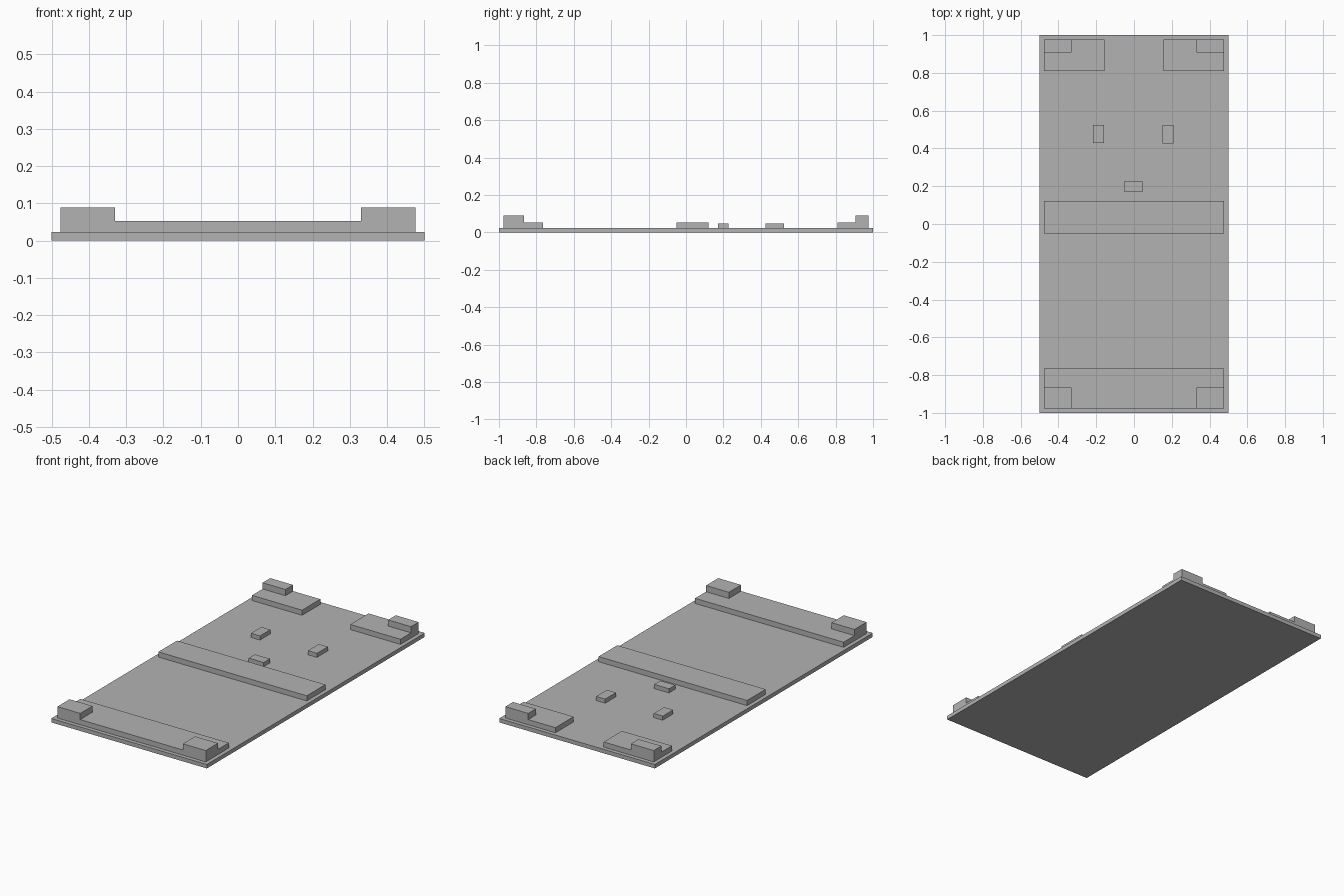
import bpy
import bmesh
from mathutils import Matrix, Vector

cube = bpy.data.objects.get("Cube")
if cube:
    bpy.data.objects.remove(cube, do_unlink=True)

grey = bpy.data.materials.new("plain_grey")
grey.use_nodes = True
colour = (0.45, 0.45, 0.45, 1)
grey.diffuse_color = colour
grey.node_tree.nodes["Principled BSDF"].inputs["Base Color"].default_value = colour


def box(name, x, y, z):
    """Box spanning the given (low, high) range on each axis."""
    size = Vector((x[1] - x[0], y[1] - y[0], z[1] - z[0]))
    centre = Vector((sum(x), sum(y), sum(z))) / 2
    bm = bmesh.new()
    bmesh.ops.create_cube(bm, size=1, matrix=Matrix.LocRotScale(centre, None, size))
    mesh = bpy.data.meshes.new(name)
    bm.to_mesh(mesh)
    bm.free()
    mesh.materials.append(grey)
    obj = bpy.data.objects.new(name, mesh)
    bpy.context.collection.objects.link(obj)


def pair(name, x, y, z):
    """A box on the left and its mirror image on the right."""
    box("left_" + name, x, y, z)
    box("right_" + name, (-x[1], -x[0]), y, z)


BASE, RAIL, STUD, BLOCK = 0.023, 0.053, 0.047, 0.089
EDGE = 0.477

# Base plate and full-width rails
box("base_plate", (-0.5, 0.5), (-1, 1), (0, BASE))
box("front_rail", (-EDGE, EDGE), (-0.977, -0.765), (BASE, RAIL))
box("middle_rail", (-EDGE, EDGE), (-0.05, 0.121), (BASE, RAIL))

# Back corner pads
pair("back_pad", (0.155, EDGE), (0.81, 0.977), (BASE, RAIL))

# Raised corner blocks
pair("front_corner_block", (0.33, EDGE), (-0.977, -0.865), (RAIL, BLOCK))
pair("back_corner_block", (0.33, EDGE), (0.907, 0.977), (RAIL, BLOCK))

# Small studs
box("left_stud", (0.152, 0.21), (0.425, 0.525), (BASE, STUD))
box("right_stud", (-0.218, -0.16), (0.43, 0.525), (BASE, STUD))
box("centre_stud", (-0.05, 0.046), (0.17, 0.227), (BASE, STUD))
